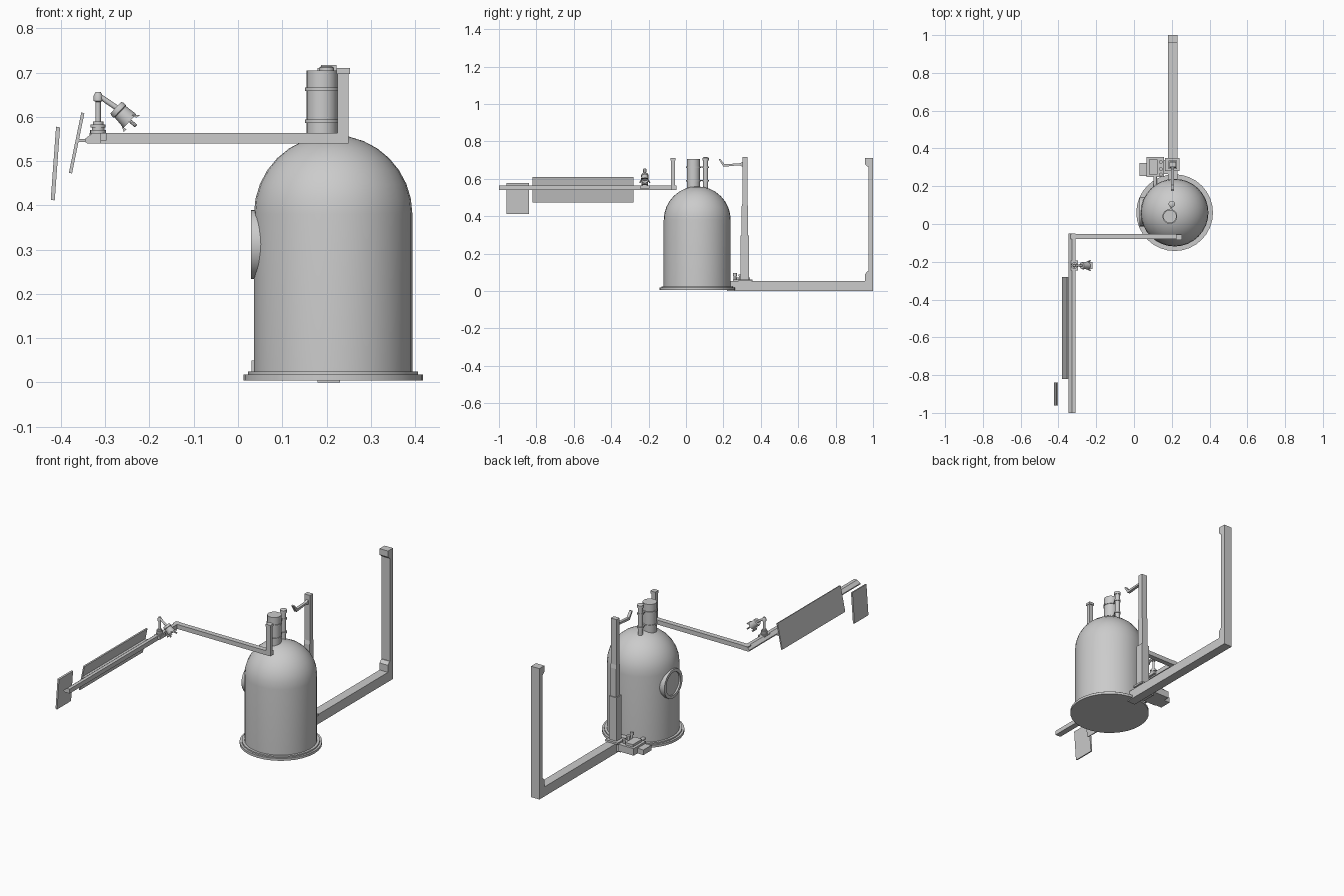
import bpy, bmesh, math
from mathutils import Vector


def finish(name, bm, smooth=False):
    bmesh.ops.recalc_face_normals(bm, faces=bm.faces)
    me = bpy.data.meshes.new(name)
    bm.to_mesh(me)
    bm.free()
    ob = bpy.data.objects.new(name, me)
    bpy.context.collection.objects.link(ob)
    if smooth:
        bpy.ops.object.select_all(action='DESELECT')
        ob.select_set(True)
        bpy.context.view_layer.objects.active = ob
        bpy.ops.object.shade_smooth_by_angle(angle=math.radians(35))
    return ob


def box(name, x, y, z):
    """Box from (min, max) pairs."""
    bm = bmesh.new()
    bmesh.ops.create_cube(bm, size=1)
    for v in bm.verts:
        v.co = [(r[0] + r[1]) / 2 + c * (r[1] - r[0]) for r, c in zip((x, y, z), v.co)]
    return finish(name, bm)


def prism(name, pts, lo, hi, axis):
    """Extrude a profile along x (points are y,z) or y (points are x,z)."""
    bm = bmesh.new()
    place = (lambda p, d: (d, p[0], p[1])) if axis == 'x' else (lambda p, d: (p[0], d, p[1]))
    a, b = ([bm.verts.new(place(p, d)) for p in pts] for d in (lo, hi))
    n = len(pts)
    bm.faces.new(a)
    bm.faces.new(b)
    for i in range(n):
        bm.faces.new((a[i], a[(i + 1) % n], b[(i + 1) % n], b[i]))
    return finish(name, bm)


def lathe(name, origin, profile, direction=(0, 0, 1), sides=24):
    """Revolve (radius, height) points around a direction."""
    bm = bmesh.new()
    q = Vector((0, 0, 1)).rotation_difference(Vector(direction).normalized())
    rings = []
    for r, h in profile:
        count = 1 if r == 0 else sides
        rings.append([bm.verts.new(Vector(origin) + q @ Vector((
            r * math.cos(2 * math.pi * i / sides), r * math.sin(2 * math.pi * i / sides), h)))
            for i in range(count)])
    for a, b in zip(rings, rings[1:]):
        for i in range(sides):
            j = (i + 1) % sides
            quad = [a[i % len(a)], a[j % len(a)], b[j % len(b)], b[i % len(b)]]
            bm.faces.new(list(dict.fromkeys(quad)))
    return finish(name, bm, True)


def rod(name, a, b, r, sides=12):
    d = Vector(b) - Vector(a)
    return lathe(name, a, [(0, 0), (r, 0), (r, d.length), (0, d.length)], d, sides)


# Domed tank with stepped base flange
CX, CY, R = 0.215, 0.06, 0.179
dome = [(R * math.cos(math.pi / 2 * i / 8), 0.38 + R * math.sin(math.pi / 2 * i / 8)) for i in range(8)]
lathe("tank", (CX, CY, 0), [(0, 0.01), (R, 0.01)] + dome + [(0, 0.38 + R)], sides=32)
lathe("base_flange", (CX, CY, 0), [(0, 0.005), (0.203, 0.005), (0.203, 0.018), (0.192, 0.018),
                                  (0.192, 0.025), (0, 0.025)], sides=32)

# Porthole on the left side, with a recessed window
lathe("porthole", (0.06, 0.066, 0.312),
      [(0, -0.03), (0.078, -0.03), (0.078, 0.031), (0.062, 0.031), (0.062, 0.021), (0, 0.021)], (-1, 0, 0), 28)

# Chimney with clamp rings, and thin side pipe with its own clamps
lathe("chimney", (0.19, 0.04, 0), [(0, 0.52), (0.035, 0.52), (0.035, 0.705), (0, 0.705)])
lathe("side_pipe", (0.2, 0.105, 0), [(0, 0.52), (0.013, 0.52), (0.013, 0.697), (0.017, 0.697),
                                     (0.017, 0.711), (0.01, 0.715), (0, 0.715)], sides=16)
for i, z in enumerate((0.59, 0.662)):
    lathe(f"chimney_ring_{i}", (0.19, 0.04, z), [(0, -0.004), (0.039, -0.004), (0.039, 0.004), (0, 0.004)])
    lathe(f"pipe_ring_{i}", (0.2, 0.105, z), [(0, -0.004), (0.017, -0.004), (0.017, 0.004), (0, 0.004)], sides=16)
    box(f"pipe_link_{i}", (0.19, 0.202), (0.065, 0.1), (z - 0.003, z + 0.003))

# Front post and the bent arm reaching left and forward
box("front_post", (0.225, 0.25), (-0.08, -0.06), (0.541, 0.705))
box("front_post_cap", (0.223, 0.253), (-0.084, -0.055), (0.697, 0.71))
box("cross_arm", (-0.335, 0.25), (-0.08, -0.052), (0.54, 0.564))
prism("long_arm", [(-0.346, 0.544), (-0.34, 0.54), (-0.31, 0.54), (-0.31, 0.564),
                   (-0.328, 0.564), (-0.346, 0.55)], -1, -0.05, 'y')

# Tilted panels hung beside the long arm
def panel(name, top, bottom, t, y0, y1):
    pts = [top, (top[0] - t, top[1] + 0.002), (bottom[0] - t, bottom[1] + 0.002), bottom]
    prism(name, pts, y0, y1, 'y')

panel("large_panel", (-0.347, 0.608), (-0.375, 0.472), 0.007, -0.82, -0.28)
panel("small_panel", (-0.402, 0.576), (-0.414, 0.411), 0.009, -0.96, -0.84)
box("panel_rail", (-0.362, -0.34), (-0.82, -0.28), (0.543, 0.55))

# Lamp on a swivel stand
LX, LY = -0.316, -0.22
box("lamp_bracket", (-0.333, -0.297), (LY - 0.026, LY + 0.026), (0.547, 0.564))
lathe("lamp_stand", (LX, LY, 0),
      [(0, 0.562), (0.018, 0.562), (0.018, 0.57), (0.014, 0.57), (0.014, 0.576), (0.017, 0.576), (0.017, 0.583),
       (0.012, 0.583), (0.012, 0.59), (0.006, 0.59), (0.006, 0.634), (0.01, 0.636), (0.01, 0.648), (0.006, 0.656),
       (0, 0.656)], sides=16)
rod("lamp_arm", (LX, LY, 0.649), (-0.272, LY, 0.619), 0.006)
axis = (0.72, 0, -0.69)
lathe("lamp_head", (-0.276, LY, 0.621),
      [(0, 0), (0.018, 0), (0.02, 0.006), (0.02, 0.012), (0.018, 0.014), (0.021, 0.042), (0.021, 0.044),
       (0.018, 0.044), (0.016, 0.03), (0, 0.03)], axis, 16)
for s, n in ((1, "left"), (-1, "right")):
    hinge = Vector((-0.243, LY + s * 0.02, 0.59))
    rod(f"lamp_shutter_arm_{n}", hinge, hinge + Vector((0.012, s * 0.006, -0.01)), 0.004, 8)
prism("lamp_visor", [(-0.24, 0.604), (-0.221, 0.604), (-0.23, 0.598)], LY - 0.018, LY + 0.018, 'y')
prism("lamp_lower_visor", [(-0.262, 0.578), (-0.258, 0.566), (-0.252, 0.572)], LY - 0.018, LY + 0.018, 'y')

# Rear floor beam and tall end post with a foot and head block
BX = (0.18, 0.23)
box("floor_beam", BX, (0.22, 1.0), (0, 0.052))
box("rear_post", BX, (0.975, 1.0), (0.05, 0.71))
prism("rear_post_foot", [(0.957, 0.05), (0.978, 0.05), (0.978, 0.106), (0.971, 0.106), (0.957, 0.09)], *BX, 'x')
prism("rear_post_head", [(0.957, 0.71), (0.978, 0.71), (0.978, 0.665), (0.971, 0.665), (0.957, 0.677)], *BX, 'x')

# Telescoping mast with a hooked arm at the top
box("mast_plate", (0.165, 0.24), (0.28, 0.35), (0.052, 0.062))
box("mast_lower", (0.182, 0.228), (0.292, 0.336), (0.055, 0.297))
prism("mast_upper", [(0.297, 0.295), (0.331, 0.295), (0.331, 0.45), (0.328, 0.47), (0.328, 0.717),
                     (0.302, 0.717), (0.302, 0.47), (0.297, 0.45)], 0.187, 0.222, 'x')
prism("mast_hook", [(0.305, 0.69), (0.305, 0.663), (0.285, 0.672), (0.2, 0.664), (0.175, 0.704),
                    (0.183, 0.706), (0.206, 0.678), (0.285, 0.682)], 0.197, 0.212, 'x')

# Pump unit beside the beam
box("pump_body", (0.066, 0.158), (0.25, 0.355), (0.022, 0.06))
box("pump_side_block", (0.03, 0.068), (0.255, 0.322), (0.022, 0.05))
box("pump_lid", (0.08, 0.125), (0.262, 0.342), (0.058, 0.073))
box("pump_mount", (0.155, 0.185), (0.265, 0.34), (0.01, 0.05))
rod("pump_pipe", (0.112, 0.19, 0.045), (0.112, 0.26, 0.045), 0.009)
for i, y in enumerate((0.262, 0.29, 0.328)):
    lathe(f"pump_valve_{i}", (0.142, y, 0), [(0, 0.055), (0.007, 0.055), (0.007, 0.08), (0.01, 0.08),
                                            (0.01, 0.095 - 0.008 * i), (0, 0.095 - 0.008 * i)], sides=12)
